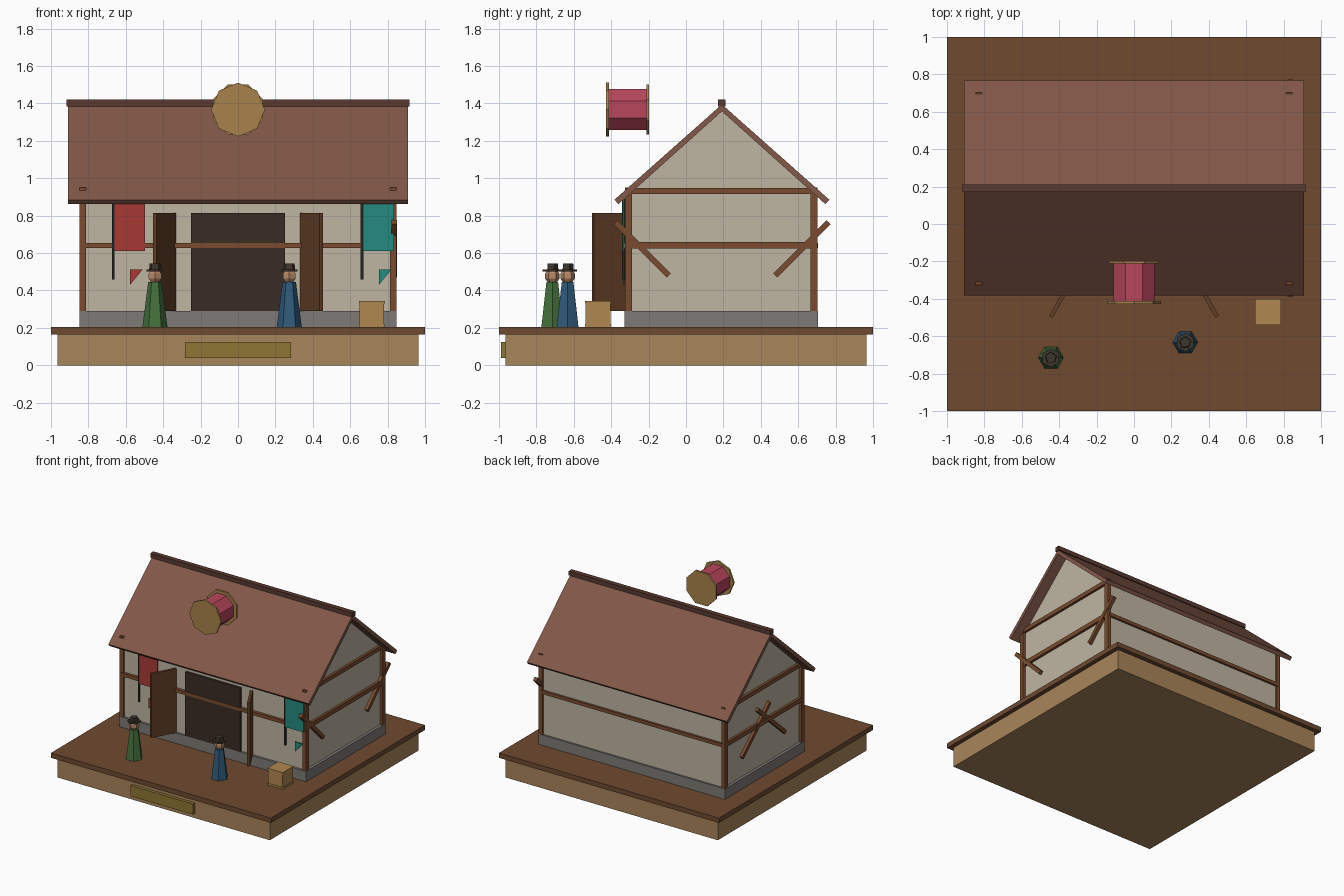
import bpy, bmesh, math
from mathutils import Vector, Matrix

if "Cube" in bpy.data.objects:
    bpy.data.objects.remove(bpy.data.objects["Cube"])


def mat(name, hexa):
    m = bpy.data.materials.new(name)
    c = [int(hexa[i:i + 2], 16) / 255 for i in (0, 2, 4)]
    m.diffuse_color = (*[(v / 12.92 if v < .04 else ((v + .055) / 1.055) ** 2.4) for v in c], 1)
    m.use_nodes = True
    m.node_tree.nodes["Principled BSDF"].inputs["Base Color"].default_value = m.diffuse_color
    return m


SAND = mat("sandstone", "A9855A")
EARTH = mat("earth", "6E4A30")
BRASS = mat("brass", "8F7634")
STONE = mat("stone", "7D7A76")
PLASTER = mat("plaster", "BFB5A2")
TIMBER = mat("timber", "7A4B2F")
DARK = mat("dark_opening", "3A2C24")
DOOR = mat("door_wood", "633F26")
ROOF = mat("roof_tile", "825848")
RIDGE = mat("ridge", "5A3A30")
RED = mat("red_cloth", "A83A35")
TEAL = mat("teal_cloth", "258A80")
POLE = mat("pole", "3A3634")
GREEN = mat("green_robe", "44703C")
BLUE = mat("blue_robe", "30597A")
SKIN = mat("skin", "B98A68")
HAT = mat("hat", "3D352C")
CRATE = mat("crate_wood", "B08850")
LANTERN = mat("lantern_paper", "B8465C")
CAP = mat("lantern_cap", "A8824C")


def finish(name, bm, material):
    bmesh.ops.recalc_face_normals(bm, faces=bm.faces)
    me = bpy.data.meshes.new(name)
    bm.to_mesh(me)
    bm.free()
    ob = bpy.data.objects.new(name, me)
    bpy.context.collection.objects.link(ob)
    me.materials.append(material)
    return ob


def box(name, lo, hi, material):
    bm = bmesh.new()
    lo, hi = Vector(lo), Vector(hi)
    bmesh.ops.create_cube(bm, size=1, matrix=Matrix.Translation((lo + hi) / 2) @ Matrix.Diagonal((*(hi - lo), 1)))
    return finish(name, bm, material)


def prism(name, pts, x0, x1, material):
    """Extrude a (y, z) outline along x."""
    bm = bmesh.new()
    f = bm.faces.new([bm.verts.new((x0, y, z)) for y, z in pts])
    r = bmesh.ops.extrude_face_region(bm, geom=[f])
    bmesh.ops.translate(bm, vec=(x1 - x0, 0, 0), verts=[v for v in r["geom"] if isinstance(v, bmesh.types.BMVert)])
    return finish(name, bm, material)


def cone(name, loc, r1, r2, depth, sides, material, rot=None):
    bm = bmesh.new()
    m = Matrix.Translation(loc) @ (rot or Matrix())
    bmesh.ops.create_cone(bm, cap_ends=True, segments=sides, radius1=r1, radius2=r2, depth=depth, matrix=m)
    return finish(name, bm, material)


def bar(name, a, b, w, x0, x1, material):
    """Flat timber between two (y, z) points."""
    a, b = Vector(a), Vector(b)
    d = (b - a).normalized() * w / 2
    n = Vector((-d.y, d.x))
    return prism(name, [a + n, b + n, b - n, a - n], x0, x1, material)


# display base
box("base_block", (-.965, -.965, 0), (.965, .965, .166), SAND)
box("base_top", (-1, -1, .165), (1, 1, .205), EARTH)
box("base_plaque", (-.283, -.99, .038), (.283, -.96, .125), BRASS)

# house shell
box("foundation", (-.848, -.328, .2), (.848, .705, .29), STONE)
prism("walls", [(-.31, .28), (.69, .28), (.69, .925), (.19, 1.37), (-.31, .925)], -.825, .825, PLASTER)

# timber frame
for sx in (-1, 1):
    for y in (-.308, .684):
        box("corner_post", (sx * .83 - .017, y - .018, .29), (sx * .83 + .017, y + .018, .95), TIMBER)
    for z, t in ((.642, .018), (.932, .017)):
        box("gable_beam", (sx * .83 - .015, -.31, z - t), (sx * .83 + .015, .69, z + t), TIMBER)
for y in (-.315, .692):
    box("long_beam", (-.83, y - .018, .627), (.83, y + .015, .655), TIMBER)

# diagonal braces on both gables
for s in (-1, 1):
    bar("right_brace", (.192 + s * .57, .765), (.192 + s * .285, .48), .03, .82, .85, TIMBER)
    bar("left_brace", (.192 + s * -.08, .775), (.192 + s * .28, .455), .03, -.848, -.82, TIMBER)

# roof slopes and ridge
for s, name in ((-1, "front_roof"), (1, "back_roof")):
    prism(name, [(.192 + s * .575, .885), (.192, 1.395), (.192, 1.358), (.192 + s * .553, .862)][::s],
          -.91, .91, ROOF)
box("ridge_beam", (-.918, .172, 1.385), (.918, .212, 1.42), RIDGE)

# doorway with two open leaves
box("doorway", (-.25, -.328, .29), (.25, -.3, .815), DARK)
for s in (-1, 1):
    a, b = Vector((s * .342, -.315)), Vector((s * .445, -.497))
    n = (b - a).orthogonal().normalized() * .011
    bm = bmesh.new()
    f = bm.faces.new([bm.verts.new((p.x, p.y, .29)) for p in (a + n, b + n, b - n, a - n)])
    r = bmesh.ops.extrude_face_region(bm, geom=[f])
    bmesh.ops.translate(bm, vec=(0, 0, .525), verts=[v for v in r["geom"] if isinstance(v, bmesh.types.BMVert)])
    finish("door_leaf", bm, DOOR)

# hanging banners with a torn tip below
for x, m in ((-.667, RED), (.663, TEAL)):
    cone("banner_pole", (x, -.333, .675), .008, .008, .43, 6, POLE)
    box("banner", (x + .006, -.337, .61), (x + .17, -.329, .89), m)
    bm = bmesh.new()
    f = bm.faces.new([bm.verts.new((x + px, -.337, z)) for px, z in ((.09, .512), (.157, .512), (.09, .43))])
    r = bmesh.ops.extrude_face_region(bm, geom=[f])
    bmesh.ops.translate(bm, vec=(0, .008, 0), verts=[v for v in r["geom"] if isinstance(v, bmesh.types.BMVert)])
    finish("banner_tip", bm, m)

# two standing figures
for x, y, m in ((-.444, -.715, GREEN), (.274, -.633, BLUE)):
    turn = Matrix.Rotation(math.pi / 6, 4, "Z")
    cone("figure_robe", (x, y, .325), .067, .036, .24, 6, m, turn)
    bm = bmesh.new()
    bmesh.ops.create_uvsphere(bm, u_segments=6, v_segments=5, radius=.041, matrix=Matrix.Translation((x, y, .477)))
    finish("figure_head", bm, SKIN)
    cone("hat_brim", (x, y, .507), .051, .051, .012, 6, HAT)
    cone("hat_crown", (x, y, .526), .033, .03, .034, 5, HAT)

# crate with edge battens
box("crate", (.65, -.536, .205), (.781, -.404, .343), CRATE)
for z in (.207, .33):
    box("crate_batten", (.646, -.54, z), (.785, -.4, z + .015), CRATE)

# floating lantern drum
ry = Matrix.Rotation(math.pi / 2, 4, "X")
flat = ry @ Matrix.Rotation(math.pi / 8, 4, "Z")
cone("lantern_body", (0, -.31, 1.367), .118, .118, .21, 8, LANTERN, flat)
cone("lantern_front_cap", (0, -.42, 1.367), .144, .144, .015, 8, CAP, ry)
cone("lantern_back_cap", (0, -.205, 1.367), .144, .144, .015, 8, CAP, flat)
